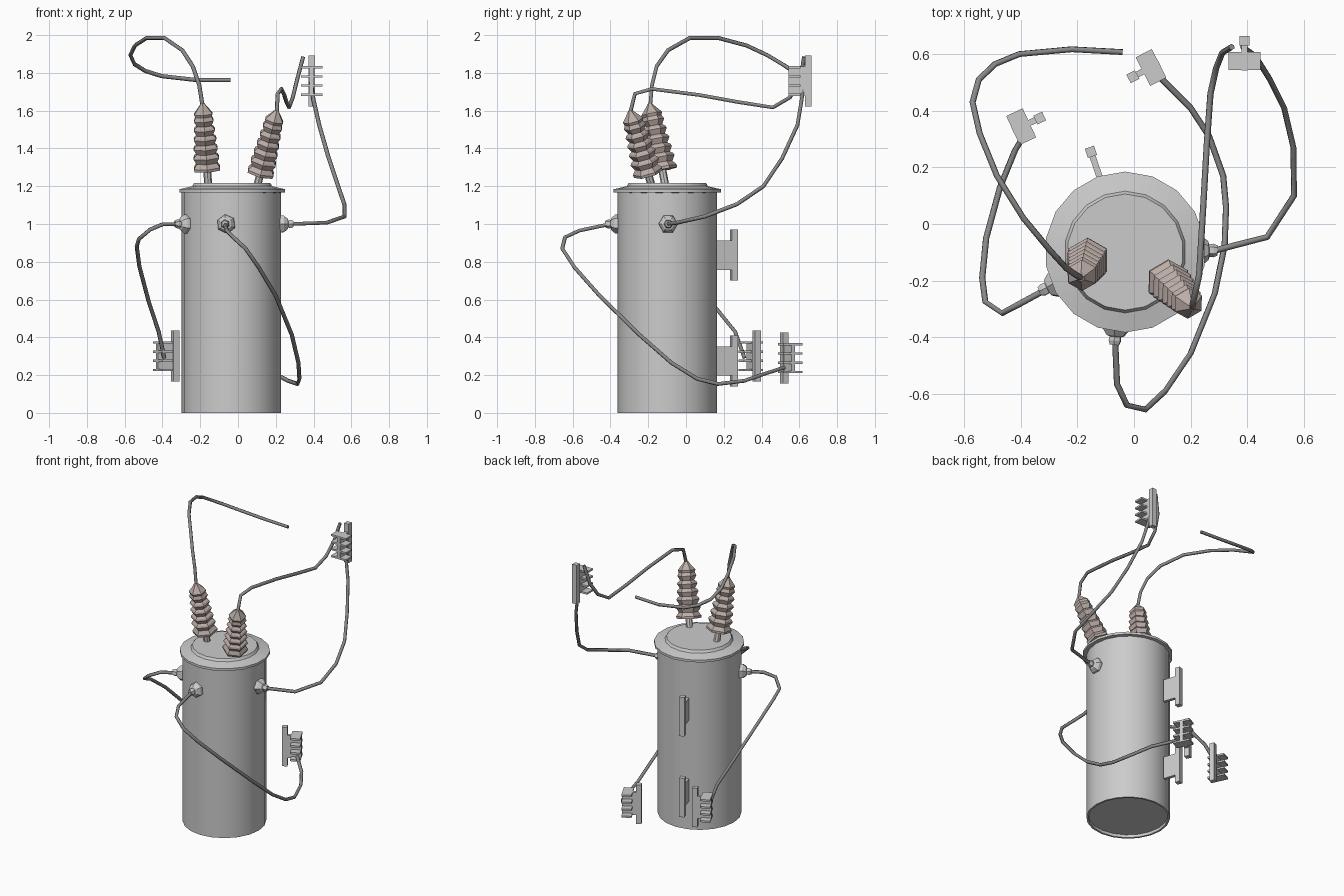
import bpy, bmesh, math
from mathutils import Vector, Matrix

if "Cube" in bpy.data.objects:
    bpy.data.objects.remove(bpy.data.objects["Cube"])

CX, CY = -0.035, -0.099          # tank axis


def material(name, rgb):
    m = bpy.data.materials.new(name)
    m.diffuse_color = (*rgb, 1)
    m.use_nodes = True
    m.node_tree.nodes["Principled BSDF"].inputs["Base Color"].default_value = m.diffuse_color
    return m


PORCELAIN = material("porcelain", (0.50, 0.42, 0.39))
CABLE = material("cable", (0.25, 0.25, 0.25))


def finish(name, bm, mat=None):
    bmesh.ops.recalc_face_normals(bm, faces=bm.faces)
    me = bpy.data.meshes.new(name)
    bm.to_mesh(me)
    bm.free()
    ob = bpy.data.objects.new(name, me)
    bpy.context.collection.objects.link(ob)
    if mat:
        me.materials.append(mat)
    return ob


def lathe(name, profile, base, axis, sides, mat=None, smooth=False):
    """Revolve (radius, height) points about an axis, closing both ends."""
    bm = bmesh.new()
    rot = Vector((0, 0, 1)).rotation_difference(Vector(axis))
    rings = []
    for r, h in profile:
        ring = []
        for i in range(sides):
            a = math.pi / 2 + 2 * math.pi * i / sides
            p = rot @ Vector((r * math.cos(a), r * math.sin(a), h))
            ring.append(bm.verts.new(p + Vector(base)))
        rings.append(ring)
    for lo, hi in zip(rings, rings[1:]):
        for i in range(sides):
            j = (i + 1) % sides
            bm.faces.new((lo[i], lo[j], hi[j], hi[i]))
    bm.faces.new(rings[0][::-1])
    bm.faces.new(rings[-1])
    ob = finish(name, bm, mat)
    if smooth:
        bpy.ops.object.select_all(action='DESELECT')
        bpy.context.view_layer.objects.active = ob
        ob.select_set(True)
        bpy.ops.object.shade_smooth_by_angle(angle=math.radians(30))
    return ob


def bracket(name, pos, angle, fins):
    """Upright bar on a web, optionally with a stack of plates; local +x points to the bar."""
    boxes = [((0, 0, 0), (0.034, 0.034, 0.27)), ((-0.055, 0, 0), (0.10, 0.022, 0.155))]
    if fins:
        boxes += [((-0.072, 0, z), (0.064, 0.113, 0.012))
                  for z in (-0.073, -0.024, 0.024, 0.073)]
    world = Matrix.Translation(pos) @ Matrix.Rotation(math.radians(angle), 4, 'Z')
    bm = bmesh.new()
    for c, s in boxes:
        bmesh.ops.create_cube(bm, size=1,
                              matrix=world @ Matrix.Translation(c) @ Matrix.Diagonal((*s, 1)))
    return finish(name, bm)


def cable(name, pts):
    cu = bpy.data.curves.new(name, 'CURVE')
    cu.dimensions = '3D'
    cu.bevel_depth = 0.011
    cu.bevel_resolution = 1
    cu.use_fill_caps = True
    sp = cu.splines.new('POLY')
    sp.points.add(len(pts) - 1)
    for p, co in zip(sp.points, pts):
        p.co = (*co, 1)
    ob = bpy.data.objects.new(name, cu)
    bpy.context.collection.objects.link(ob)
    cu.materials.append(CABLE)


# Tank with a recessed bottom, and a stepped lid
lathe("tank", [(0.25, 0.02), (0.25, 0), (0.263, 0), (0.263, 1.175)],
      (CX, CY, 0), (0, 0, 1), 20, smooth=True)
lathe("lid", [(0.255, 1.165), (0.284, 1.168), (0.284, 1.184), (0.215, 1.2), (0.205, 1.217)],
      (CX + 0.004, CY, 0), (0, 0, 1), 18, smooth=True)

# Tilted hexagonal high-voltage insulators on studs
sheds = [(0.078, 0.0), (0.080, 0.015)]
for i in range(5):
    h = 0.04 + 0.05 * i
    r = 0.078 - 0.0045 * i
    sheds += [(r - 0.016, h), (r, h + 0.028), (r - 0.006, h + 0.04)]
sheds += [(0.05, 0.29), (0.056, 0.305), (0.022, 0.345), (0.012, 0.36)]
for side, base, tip in (("left", (-0.163, -0.125, 1.285), (-0.187, -0.19, 1.63)),
                        ("right", (0.118, -0.20, 1.265), (0.205, -0.295, 1.60))):
    axis = (Vector(tip) - Vector(base)).normalized()
    lathe(side + "_insulator", sheds, base, axis, 6, PORCELAIN)
    lathe(side + "_stud", [(0.021, -0.09), (0.021, 0.02)], base, axis, 8)

# Low-voltage terminals around the tank wall
for side, deg in (("left", 205), ("front", 264), ("right", 1)):
    d = Vector((math.cos(math.radians(deg)), math.sin(math.radians(deg)), 0))
    lathe(side + "_terminal",
          [(0.04, -0.02), (0.051, 0.008), (0.05, 0.022), (0.034, 0.042), (0.022, 0.046),
           (0.024, 0.06), (0.018, 0.075)],
          Vector((CX, CY, 1.0)) + d * 0.255, d, 6)

# Mounting brackets on the tank back, and finned cable racks
bracket("upper_mount", (-0.152, 0.255, 0.835), 109, False)
bracket("lower_mount", (-0.152, 0.255, 0.275), 109, False)
bracket("left_rack", (-0.333, 0.374, 0.30), 25, True)
bracket("back_rack", (-0.004, 0.52, 0.29), 207, True)
bracket("upper_rack", (0.39, 0.647, 1.757), 90, True)

# Hanging cables
cable("left_high_cable", [
    (-0.187, -0.19, 1.62), (-0.205, -0.18, 1.735), (-0.24, -0.155, 1.836), (-0.295, -0.095, 1.92),
    (-0.39, 0.02, 1.985), (-0.484, 0.17, 1.985), (-0.545, 0.32, 1.945), (-0.57, 0.43, 1.894),
    (-0.548, 0.51, 1.846), (-0.49, 0.565, 1.81), (-0.405, 0.6, 1.783), (-0.22, 0.617, 1.762),
    (-0.04, 0.607, 1.762)])
cable("right_high_cable", [
    (0.205, -0.295, 1.59), (0.21, -0.27, 1.69), (0.23, -0.18, 1.715), (0.245, 0.07, 1.683),
    (0.257, 0.28, 1.645), (0.27, 0.46, 1.617), (0.29, 0.55, 1.67), (0.312, 0.605, 1.76),
    (0.345, 0.625, 1.885)])
cable("right_low_cable", [
    (0.28, -0.095, 1.0), (0.47, -0.046, 1.007), (0.565, 0.10, 1.04), (0.563, 0.27, 1.105),
    (0.53, 0.41, 1.20), (0.48, 0.51, 1.35), (0.43, 0.59, 1.524), (0.40, 0.612, 1.656),
    (0.385, 0.625, 1.75)])
cable("front_low_cable", [
    (-0.067, -0.40, 1.0), (-0.06, -0.565, 0.965), (-0.025, -0.64, 0.93), (0.04, -0.655, 0.87),
    (0.11, -0.59, 0.77), (0.20, -0.457, 0.62), (0.285, -0.246, 0.413), (0.32, -0.077, 0.265),
    (0.325, 0.06, 0.18), (0.315, 0.17, 0.153), (0.265, 0.31, 0.17), (0.20, 0.41, 0.205),
    (0.09, 0.52, 0.24)])
cable("left_low_cable", [
    (-0.314, -0.233, 1.0), (-0.40, -0.28, 0.998), (-0.466, -0.315, 0.97), (-0.525, -0.275, 0.92),
    (-0.536, -0.19, 0.88), (-0.522, -0.05, 0.775), (-0.473, 0.13, 0.59), (-0.42, 0.26, 0.43),
    (-0.39, 0.31, 0.29)])
